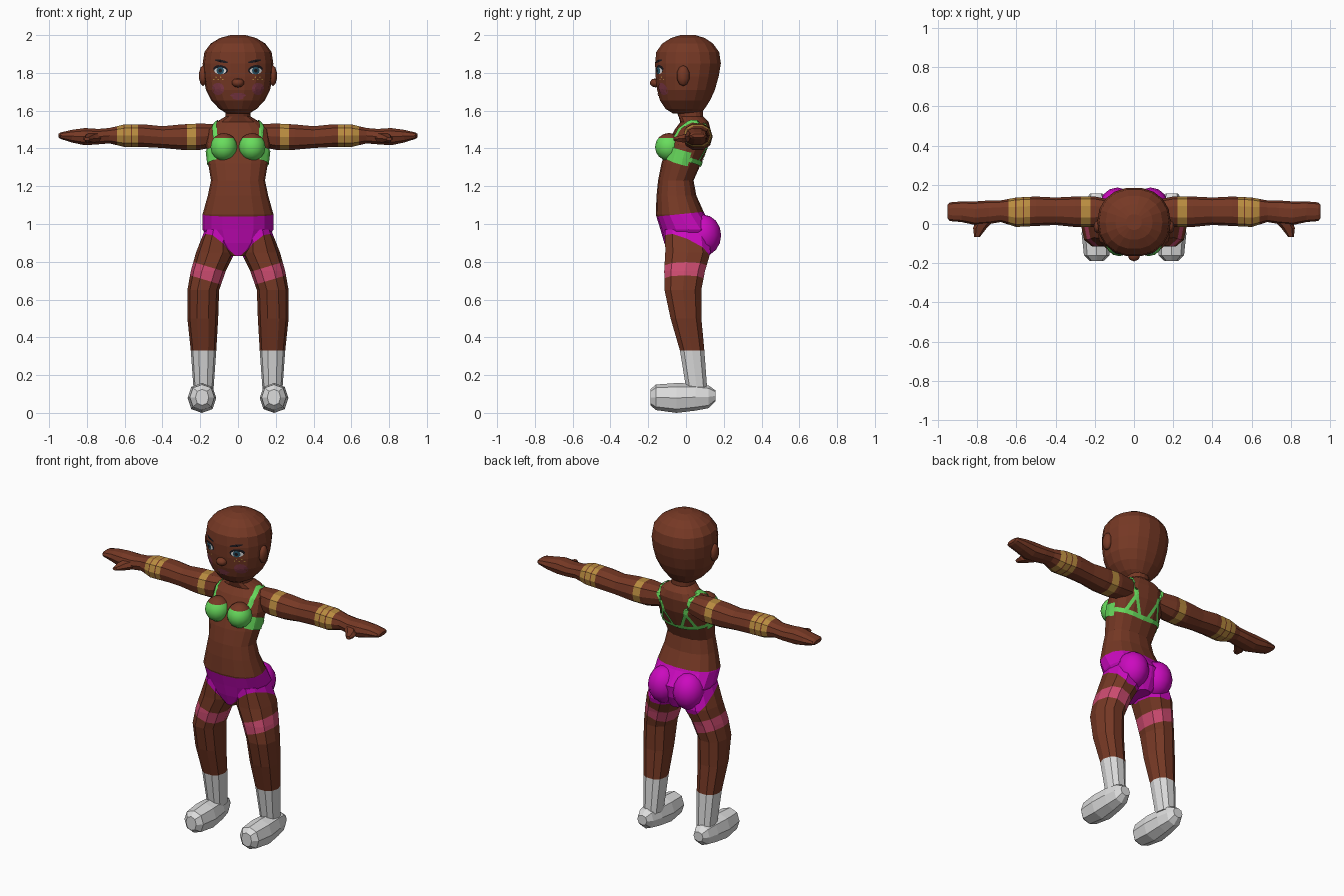
import bpy, bmesh, math
from mathutils import Vector
from mathutils.bvhtree import BVHTree

if "Cube" in bpy.data.objects:
    bpy.data.objects.remove(bpy.data.objects["Cube"], do_unlink=True)


def material(name, r, g, b):
    m = bpy.data.materials.new(name)
    m.use_nodes = True
    m.diffuse_color = (r, g, b, 1)
    node = m.node_tree.nodes["Principled BSDF"]
    node.inputs["Base Color"].default_value = (r, g, b, 1)
    node.inputs["Roughness"].default_value = 0.8
    return m


SKIN = material("brown skin", .18, .04, .018)
GREEN = material("bright green", .14, .72, .11)
MAGENTA = material("magenta", .6, .003, .52)
PINK = material("pink", .6, .07, .16)
GOLD = material("gold", .48, .26, .05)
WHITE = material("white", .72, .72, .72)
DARK = material("near black", .012, .009, .012)
BLUE = material("deep blue", .02, .09, .14)
ROSE = material("rose", .21, .04, .06)


def finish(name, bm, mats, cuts=(), rule=None, smooth=False):
    """Cut along planes, colour the faces by rule, and make the object."""
    for co, no in cuts:
        bmesh.ops.bisect_plane(bm, geom=bm.verts[:] + bm.edges[:] + bm.faces[:],
                               plane_co=co, plane_no=no, dist=1e-5)
    for f in bm.faces:
        f.smooth = smooth
        if rule:
            f.material_index = rule(f.calc_center_median())
    me = bpy.data.meshes.new(name)
    bm.to_mesh(me)
    bm.free()
    ob = bpy.data.objects.new(name, me)
    bpy.context.collection.objects.link(ob)
    for m in mats:
        me.materials.append(m)
    return ob


def loft(name, rows, axis, seg, mats, side=1, power=.85, **paint):
    """Skin rounded sections: each row is position, u min, u max, v min, v max."""
    bm = bmesh.new()
    rings = []
    for t, u0, u1, v0, v1 in rows:
        ring = []
        for i in range(seg):
            a = math.tau * i / seg
            c, s = (math.copysign(abs(k) ** power, k) for k in (math.cos(a), math.sin(a)))
            u = (u0 + u1 + (u1 - u0) * c) / 2
            v = (v0 + v1 + (v1 - v0) * s) / 2
            p = {"x": (t, u, v), "y": (u, t, v), "z": (u, v, t)}[axis]
            ring.append(bm.verts.new((p[0] * side, p[1], p[2])))
        rings.append(ring)
    for a, b in zip(rings, rings[1:]):
        for i in range(seg):
            j = (i + 1) % seg
            bm.faces.new((a[i], a[j], b[j], b[i]))
    bm.faces.new(rings[0])
    bm.faces.new(rings[-1])
    bmesh.ops.recalc_face_normals(bm, faces=bm.faces[:])
    return finish(name, bm, mats, **paint)


def ball(name, centre, size, mats, segs=14, smooth=True, **paint):
    bm = bmesh.new()
    bmesh.ops.create_uvsphere(bm, u_segments=segs, v_segments=segs // 2 + 1, radius=1)
    for v in bm.verts:
        v.co = Vector(centre) + v.co * Vector(size)
    return finish(name, bm, mats, smooth=smooth, **paint)


def surface(objs):
    verts, polys = [], []
    for o in objs:
        n = len(verts)
        verts += [v.co.copy() for v in o.data.vertices]
        polys += [[n + i for i in p.vertices] for p in o.data.polygons]
    return BVHTree.FromPolygons(verts, polys)


def ribbon(name, tree, points, width, mat, side):
    """A flat strap that hugs the surface along a path."""
    pts = [Vector((x * side, y, z)) for x, y, z in points]
    path = [a.lerp(b, k / 6) for a, b in zip(pts, pts[1:]) for k in range(6)] + [pts[-1]]
    bm = bmesh.new()
    pairs = []
    for i, p in enumerate(path):
        tangent = path[min(i + 1, len(path) - 1)] - path[max(i - 1, 0)]
        q, n = tree.find_nearest(p)[:2]
        across = tangent.cross(n).normalized() * width / 2
        pair = []
        for e in (q - across, q, q + across):
            r, m = tree.find_nearest(e)[:2]
            pair.append(bm.verts.new(r + m * .006))
        pairs.append(pair)
    for a, b in zip(pairs, pairs[1:]):
        for k in (0, 1):
            bm.faces.new((a[k], a[k + 1], b[k + 1], b[k]))
    return finish(name, bm, [mat])


def patch(name, tree, x, z, rx, rz, mat, lift=.003, tilt=0):
    """A thin painted oval laid on the front of a surface."""
    bm = bmesh.new()

    def on_face(u, v):
        px = x + u * math.cos(tilt) - v * math.sin(tilt)
        pz = z + u * math.sin(tilt) + v * math.cos(tilt)
        hit = tree.ray_cast(Vector((px, -1, pz)), Vector((0, 1, 0)))[0]
        return bm.verts.new(hit - Vector((0, lift, 0)))

    seg = 12
    centre = on_face(0, 0)
    rings = [[on_face(rx * k * math.cos(math.tau * i / seg), rz * k * math.sin(math.tau * i / seg))
              for i in range(seg)] for k in (.5, 1)]
    for i in range(seg):
        j = (i + 1) % seg
        bm.faces.new((centre, rings[0][i], rings[0][j]))
        bm.faces.new((rings[0][i], rings[1][i], rings[1][j], rings[0][j]))
    return finish(name, bm, [mat])


# Brief: waistline plane and one sloping leg opening per side
WAIST = ((0, 0, 1.055), (0, -.1, 1))
OPENINGS = [((0, -.1, .83), (-.78 * s, .56, 1)) for s in (1, -1)]
SEAT = ((0, 0, .82), (0, 0, 1))


def in_brief(c):
    low = max(.82, .83 + .78 * abs(c.x) - .56 * (c.y + .1))
    return low < c.z < 1.055 + .1 * c.y


# Torso and neck
half = [(.83, .05, -.09, .12), (.9, .15, -.115, .15), (.97, .187, -.135, .16),
        (1.05, .188, -.16, .1), (1.15, .16, -.156, .055), (1.23, .143, -.148, .04),
        (1.32, .158, -.13, .08), (1.42, .17, -.1, .12), (1.5, .16, -.06, .13),
        (1.54, .115, -.03, .12), (1.57, .065, -.04, .09), (1.64, .065, -.065, .09)]
torso = loft("torso", [(z, -w, w, a, b) for z, w, a, b in half], "z", 16, [SKIN, MAGENTA],
             cuts=[WAIST, SEAT] + OPENINGS, rule=in_brief)

# Arms with painted bands, hands and thumbs
arm_rows = [(.1, .01, .12, 1.41, 1.53), (.2, -.015, .14, 1.39, 1.535), (.3, -.015, .14, 1.39, 1.53),
            (.4, -.005, .135, 1.4, 1.52), (.5, -.01, .14, 1.405, 1.53), (.6, -.015, .135, 1.405, 1.53),
            (.68, .01, .12, 1.425, 1.51), (.74, .0, .12, 1.42, 1.505), (.81, -.005, .115, 1.415, 1.51),
            (.88, .01, .115, 1.43, 1.5), (.94, .015, .11, 1.45, 1.485), (.95, .03, .1, 1.457, 1.478)]
thumb_rows = [(.03, .7, .8, 1.43, 1.49), (-.02, .75, .82, 1.43, 1.475), (-.065, .785, .815, 1.44, 1.46)]
bands = [(.222, .27), (.53, .56), (.567, .6), (.607, .64)]
arms = []
for s, label in ((1, "left"), (-1, "right")):
    arms.append(loft(label + "_arm", arm_rows, "x", 10, [SKIN, GOLD], s,
                     cuts=[((e * s, 0, 0), (1, 0, 0)) for b in bands for e in b],
                     rule=lambda c: any(a < abs(c.x) < b for a, b in bands)))
    loft(label + "_thumb", thumb_rows, "y", 6, [SKIN], s)

# Legs with garter, sock and shoe
leg_rows = [(.97, .03, .175, -.115, .12), (.85, .015, .222, -.115, .135), (.75, .065, .25, -.12, .105),
            (.65, .1, .268, -.118, .085), (.5, .105, .268, -.085, .085),
            (.33, .115, .25, -.035, .1), (.12, .13, .235, .0, .115)]
shoe_rows = [(-.188, .155, .225, .04, .125), (-.16, .125, .255, .015, .15), (-.05, .115, .267, 0, .158),
             (.05, .125, .258, .012, .155), (.12, .14, .245, .025, .145), (.155, .16, .225, .06, .12)]


def leg_colour(c):
    tilt = c.z - .3 * (abs(c.x) - .16)
    if .7 < tilt < .775:
        return 2
    return 3 if c.z < .33 else int(in_brief(c))


for s, label in ((1, "left"), (-1, "right")):
    garter = [((.16 * s, 0, z), (-.3 * s, 0, 1)) for z in (.7, .775)]
    loft(label + "_leg", leg_rows, "z", 10, [SKIN, MAGENTA, PINK, WHITE], s,
         cuts=garter + [WAIST, SEAT, OPENINGS[s < 0]], rule=leg_colour)
    loft(label + "_shoe", shoe_rows, "y", 8, [WHITE], s)
    ball(label + "_brief_back", (.085 * s, .09, .94), (.092, .096, .11), [MAGENTA])

# Top: cups, side band, shoulder straps that fork on the back
body = surface([torso] + arms)
side_band = [(.12, -.1, 1.38), (.16, -.05, 1.36), (.165, .02, 1.34), (.11, .08, 1.32), (0, .09, 1.31)]
strap = [(.11, -.09, 1.43), (.135, -.06, 1.5), (.12, .03, 1.55), (.105, .12, 1.51), (.08, .13, 1.42)]
for s, label in ((1, "left"), (-1, "right")):
    ball(label + "_cup", (.075 * s, -.09, 1.408), (.072, .074, .074), [SKIN, GREEN],
         cuts=[((0, 0, 1.455), (0, 0, 1))], rule=lambda c: c.z < 1.455)
    ribbon(label + "_side_panel", body, side_band[:3], .075, GREEN, s)
    ribbon(label + "_back_band", body, side_band[2:], .025, GREEN, s)
    ribbon(label + "_strap", body, strap, .026, GREEN, s)
    for x in (.125, .03):
        ribbon(label + "_back_fork", body, [strap[-1], (x, .09, 1.32)], .02, GREEN, s)

# Head, ears and nose
head_half = [(1.585, .06, -.07, .08), (1.61, .1, -.11, .1), (1.655, .142, -.14, .13),
             (1.71, .17, -.155, .155), (1.78, .183, -.163, .175), (1.85, .187, -.166, .187),
             (1.91, .178, -.16, .178), (1.955, .145, -.128, .145), (1.985, .095, -.08, .1),
             (2, .04, -.03, .05)]
head = loft("head", [(z, -w, w, a, b) for z, w, a, b in head_half], "z", 18, [SKIN], power=.92)
ball("nose", (0, -.16, 1.747), (.034, .032, .024), [SKIN], 8)

# Painted face
face = surface([head])
patch("lips", face, 0, 1.682, .042, .012, ROSE)
patch("lower_lip", face, 0, 1.669, .03, .012, ROSE, .005)
for s, label in ((1, "left"), (-1, "right")):
    ball(label + "_ear", (.185 * s, -.015, 1.785), (.022, .035, .055), [SKIN], 8)
    patch(label + "_lash", face, .092 * s, 1.817, .04, .024, DARK, .002, .15 * s)
    patch(label + "_eye", face, .094 * s, 1.811, .032, .018, WHITE, .004)
    patch(label + "_iris", face, .094 * s, 1.812, .02, .02, BLUE, .006)
    patch(label + "_pupil", face, .094 * s, 1.812, .009, .01, DARK, .008)
    patch(label + "_brow", face, .088 * s, 1.862, .036, .007, DARK, .003, .2 * s)
    patch(label + "_cheek", face, .106 * s, 1.715, .033, .033, ROSE)
    for k in range(5):
        patch(label + "_freckle", face, (.08 + .012 * k) * s, 1.765 + .012 * (k % 2), .004, .004, GOLD)
